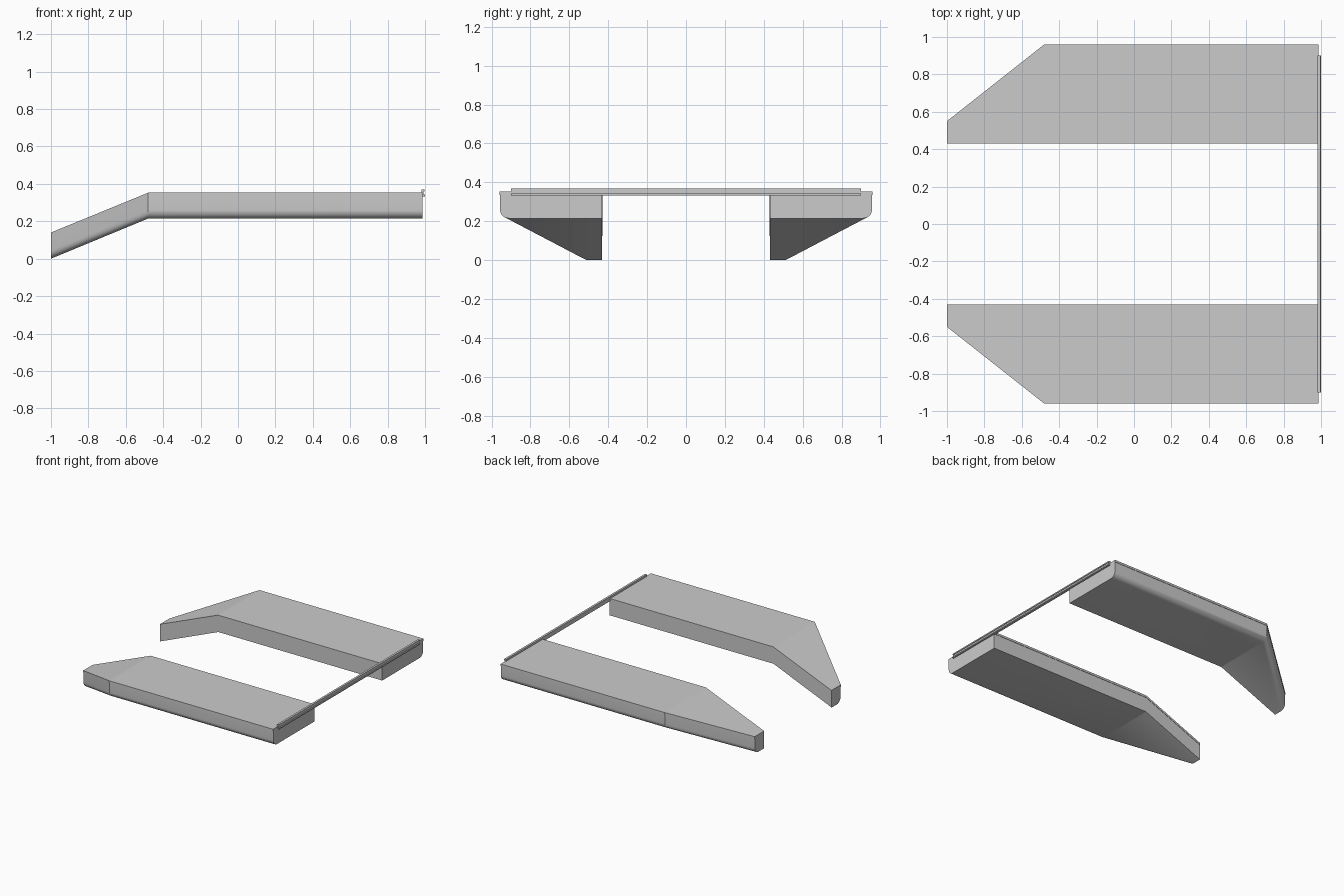
import bpy, bmesh
from math import sin, cos, pi, radians

if "Cube" in bpy.data.objects:
    bpy.data.objects.remove(bpy.data.objects["Cube"])

# stations along the fender: x, outer edge y, bottom z, top z
STATIONS = [(-1.0, 0.55, 0.005, 0.145), (-0.48, 0.96, 0.22, 0.358), (0.987, 0.96, 0.22, 0.358)]
INNER = 0.43
LIP = 0.017


def loft(name, sections):
    bm = bmesh.new()
    rings = [[bm.verts.new(p) for p in s] for s in sections]
    n = len(rings[0])
    for a, b in zip(rings, rings[1:]):
        for i in range(n):
            j = (i + 1) % n
            bm.faces.new((a[i], a[j], b[j], b[i]))
    bm.faces.new(rings[0])
    bm.faces.new(rings[-1])
    bmesh.ops.recalc_face_normals(bm, faces=bm.faces)
    me = bpy.data.meshes.new(name)
    bm.to_mesh(me)
    bm.free()
    ob = bpy.data.objects.new(name, me)
    bpy.context.collection.objects.link(ob)
    bpy.ops.object.select_all(action='DESELECT')
    ob.select_set(True)
    bpy.context.view_layer.objects.active = ob
    bpy.ops.object.shade_smooth_by_angle(angle=radians(20))
    return ob


def body_section(x, outer, bottom, top, side, r=0.045, inset=0.003):
    o, i, t = outer - inset, INNER + inset, top - LIP
    pts = [(i, t), (i, bottom)]
    for k in range(9):
        a = -pi / 2 + k * pi / 16
        pts.append((o - r + r * cos(a), bottom + r + r * sin(a)))
    pts.append((o, t))
    return [(x, side * y, z) for y, z in pts]


def plate_section(x, outer, bottom, top, side):
    pts = [(INNER, top - LIP), (outer, top - LIP), (outer, top), (INNER, top)]
    return [(x, side * y, z) for y, z in pts]


# fender bodies and their overhanging top plates, left and right
for label, side in (("left", 1), ("right", -1)):
    loft(label + "_fender_body", [body_section(*s, side) for s in STATIONS])
    loft(label + "_fender_top_plate", [plate_section(*s, side) for s in STATIONS])

# rear cross bar: an angle strip with a thin raised edge
BAR = [(0.98, 0.338), (1.0, 0.338), (1.0, 0.347), (0.992, 0.347),
       (0.992, 0.364), (0.997, 0.364), (0.997, 0.374), (0.98, 0.374)]
loft("rear_cross_bar", [[(x, y, z) for x, z in BAR] for y in (-0.9, 0.9)])

# drop the model onto the ground
for ob in bpy.context.collection.objects:
    ob.location.z = -0.005
